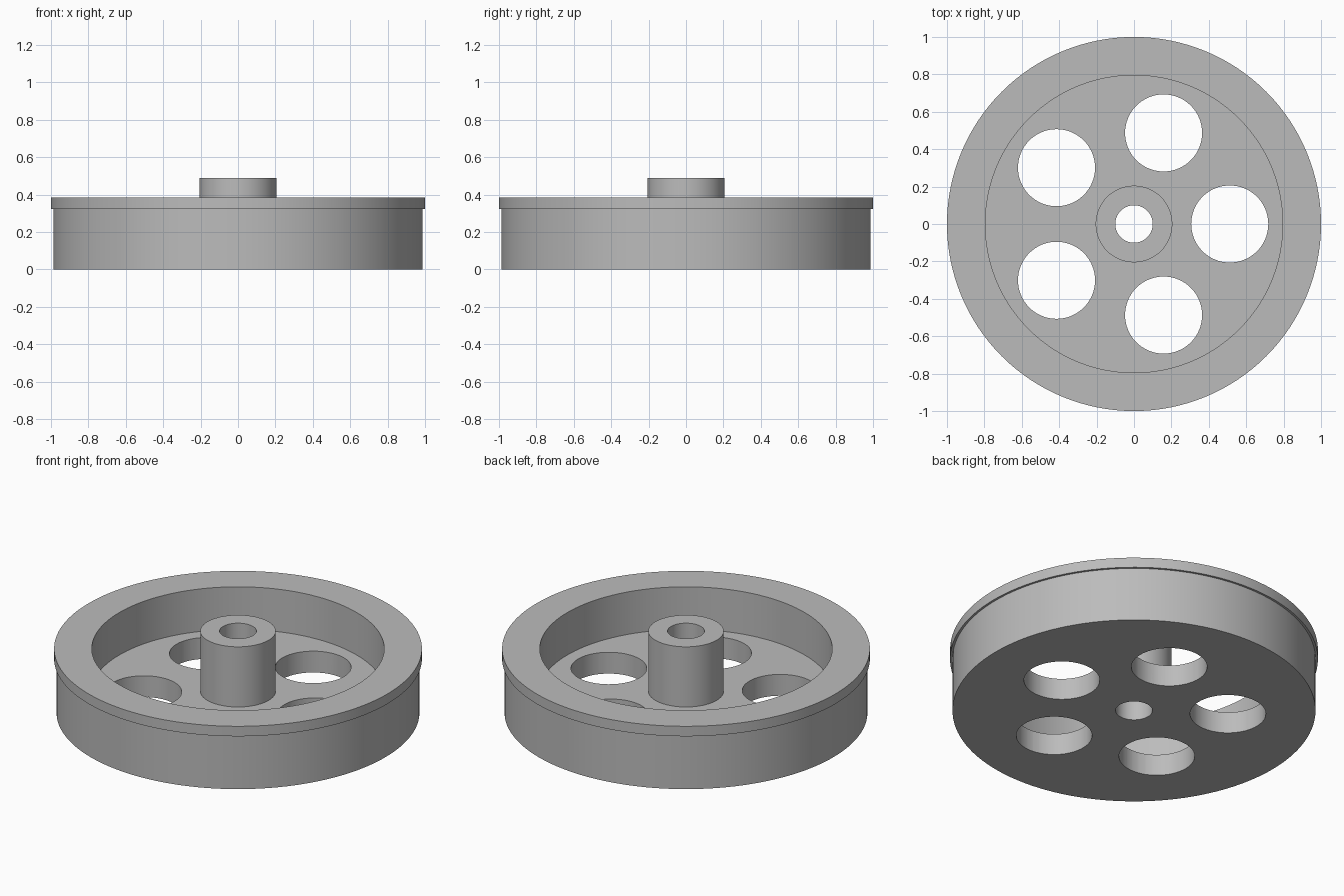
import bpy, bmesh
from math import cos, sin, pi, radians

cube = bpy.data.objects.get("Cube")
if cube:
    bpy.data.objects.remove(cube, do_unlink=True)

# Single plain grey
GREY = (0.5, 0.5, 0.5, 1)
grey = bpy.data.materials.new("plain grey")
grey.use_nodes = True
grey.diffuse_color = GREY
grey.node_tree.nodes["Principled BSDF"].inputs["Base Color"].default_value = GREY


def lathe(name, profile, steps):
    """Revolve a closed (radius, height) outline around z."""
    bm = bmesh.new()
    rings = [[bm.verts.new((r * cos(2 * pi * i / steps), r * sin(2 * pi * i / steps), z))
              for r, z in profile] for i in range(steps)]
    n = len(profile)
    for i in range(steps):
        a, b = rings[i], rings[(i + 1) % steps]
        for j in range(n):
            k = (j + 1) % n
            bm.faces.new((a[j], b[j], b[k], a[k]))
    bmesh.ops.recalc_face_normals(bm, faces=bm.faces)
    mesh = bpy.data.meshes.new(name)
    bm.to_mesh(mesh)
    bm.free()
    obj = bpy.data.objects.new(name, mesh)
    bpy.context.collection.objects.link(obj)
    mesh.materials.append(grey)
    return obj


# Wheel: bore, flat underside, flanged rim, recessed web and raised hub
BORE, HUB, RIM_IN, RIM_OUT, FLANGE = 0.1, 0.205, 0.795, 0.987, 1.0
WEB_TOP, STEP, RIM_TOP, HUB_TOP = 0.128, 0.323, 0.383, 0.489
wheel = lathe("wheel", [
    (BORE, 0), (RIM_OUT, 0), (RIM_OUT, STEP), (FLANGE, STEP), (FLANGE, RIM_TOP),
    (RIM_IN, RIM_TOP), (RIM_IN, WEB_TOP), (HUB, WEB_TOP), (HUB, HUB_TOP), (BORE, HUB_TOP),
], 128)

# Five round lightening holes through the web
bm = bmesh.new()
for i in range(5):
    a = 2 * pi * i / 5
    made = bmesh.ops.create_cone(bm, cap_ends=True, segments=64, radius1=0.206,
                                 radius2=0.206, depth=0.6)
    bmesh.ops.translate(bm, verts=made["verts"], vec=(0.512 * cos(a), 0.512 * sin(a), 0))
mesh = bpy.data.meshes.new("hole_cutter")
bm.to_mesh(mesh)
bm.free()
mesh.materials.append(grey)
cutter = bpy.data.objects.new("hole_cutter", mesh)
bpy.context.collection.objects.link(cutter)
cutter.hide_render = True

cut = wheel.modifiers.new("holes", 'BOOLEAN')
cut.operation = 'DIFFERENCE'
cut.solver = 'EXACT'
cut.object = cutter
bpy.ops.object.select_all(action='DESELECT')
bpy.context.view_layer.objects.active = wheel
wheel.select_set(True)
bpy.ops.object.modifier_apply(modifier=cut.name)
bpy.data.objects.remove(cutter, do_unlink=True)

# Smooth round walls with crisp rims
bpy.ops.object.shade_smooth_by_angle(angle=radians(30))
